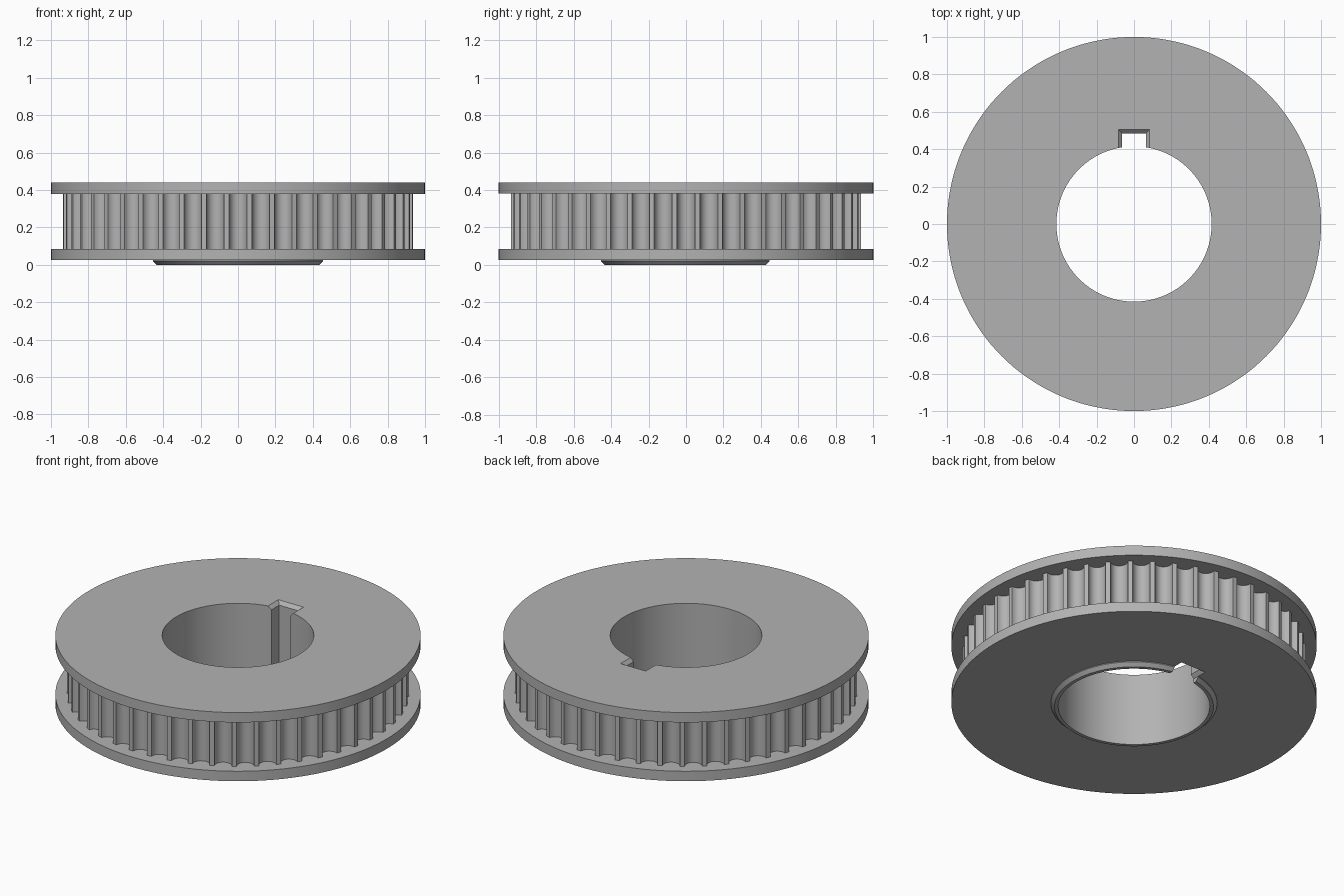
import bpy, bmesh
from math import sin, cos, pi, tau

if "Cube" in bpy.data.objects:
    bpy.data.objects.remove(bpy.data.objects["Cube"])

steel = bpy.data.materials.new("grey steel")
steel.use_nodes = True
grey = (0.45, 0.45, 0.45, 1)
steel.diffuse_color = grey
steel.node_tree.nodes["Principled BSDF"].inputs["Base Color"].default_value = grey

TEETH, TIP, GROOVE_HALF, GROOVE_DEPTH = 48, 0.935, 0.048, 0.05
BORE, KEY_HALF, KEY_TOP, CHAMFER = 0.415, 0.064, 0.485, 0.02
TOP = 0.44


def loft(name, layers):
    """Solid from stacked outlines: a list of (z, [(x, y), ...])."""
    bm = bmesh.new()
    rings = [[bm.verts.new((x, y, z)) for x, y in outline] for z, outline in layers]
    n = len(rings[0])
    for low, high in zip(rings, rings[1:]):
        for i in range(n):
            j = (i + 1) % n
            bm.faces.new((low[i], low[j], high[j], high[i]))
    bm.faces.new(rings[0][::-1])
    bm.faces.new(rings[-1])
    mesh = bpy.data.meshes.new(name)
    bm.to_mesh(mesh)
    bm.free()
    obj = bpy.data.objects.new(name, mesh)
    bpy.context.collection.objects.link(obj)
    mesh.materials.append(steel)
    return obj


def circle(r, n=144):
    return [(r * cos(tau * i / n), r * sin(tau * i / n)) for i in range(n)]


def toothed_outline(steps=10):
    """Ring of rounded grooves with narrow lands between them."""
    points = []
    for t in range(TEETH):
        a = tau * t / TEETH
        for i in range(steps + 1):
            u = -pi / 2 + pi * i / steps
            r, s = TIP - GROOVE_DEPTH * cos(u), GROOVE_HALF * sin(u)
            points.append((r * cos(a) - s * sin(a), r * sin(a) + s * cos(a)))
    return points


def key_outline(grow):
    w, y = KEY_HALF + grow, KEY_TOP + grow
    return [(-w, 0.2), (w, 0.2), (w, y), (-w, y)]


# Cutters: round bore, and keyway flared at both ends
bore_cutter = loft("bore_cutter", [(-0.1, circle(BORE)), (0.6, circle(BORE))])
key_cutter = loft("keyway_cutter", [
    (-0.1, key_outline(CHAMFER)), (0.025, key_outline(CHAMFER)),
    (0.025 + CHAMFER, key_outline(0)), (TOP - CHAMFER, key_outline(0)),
    (TOP, key_outline(CHAMFER)), (0.6, key_outline(CHAMFER))])
cutters = (bore_cutter, key_cutter)

# Pulley parts from bottom to top
parts = [
    loft("hub_boss", [(0, circle(0.435)), (0.02, circle(0.455)), (0.025, circle(0.455))]),
    loft("lower_flange", [(0.025, circle(1)), (0.085, circle(1))]),
    loft("toothed_rim", [(0.085, toothed_outline()), (0.38, toothed_outline())]),
    loft("upper_flange", [(0.38, circle(1)), (TOP, circle(1))]),
]

# Cut the bore and keyway, then smooth the round walls
for part in parts:
    bpy.ops.object.select_all(action="DESELECT")
    part.select_set(True)
    bpy.context.view_layer.objects.active = part
    for cutter in cutters:
        mod = part.modifiers.new("cut", "BOOLEAN")
        mod.operation, mod.solver, mod.object = "DIFFERENCE", "EXACT", cutter
        bpy.ops.object.modifier_apply(modifier=mod.name)
    bpy.ops.object.shade_smooth_by_angle(angle=pi / 6)

for cutter in cutters:
    bpy.data.objects.remove(cutter)
